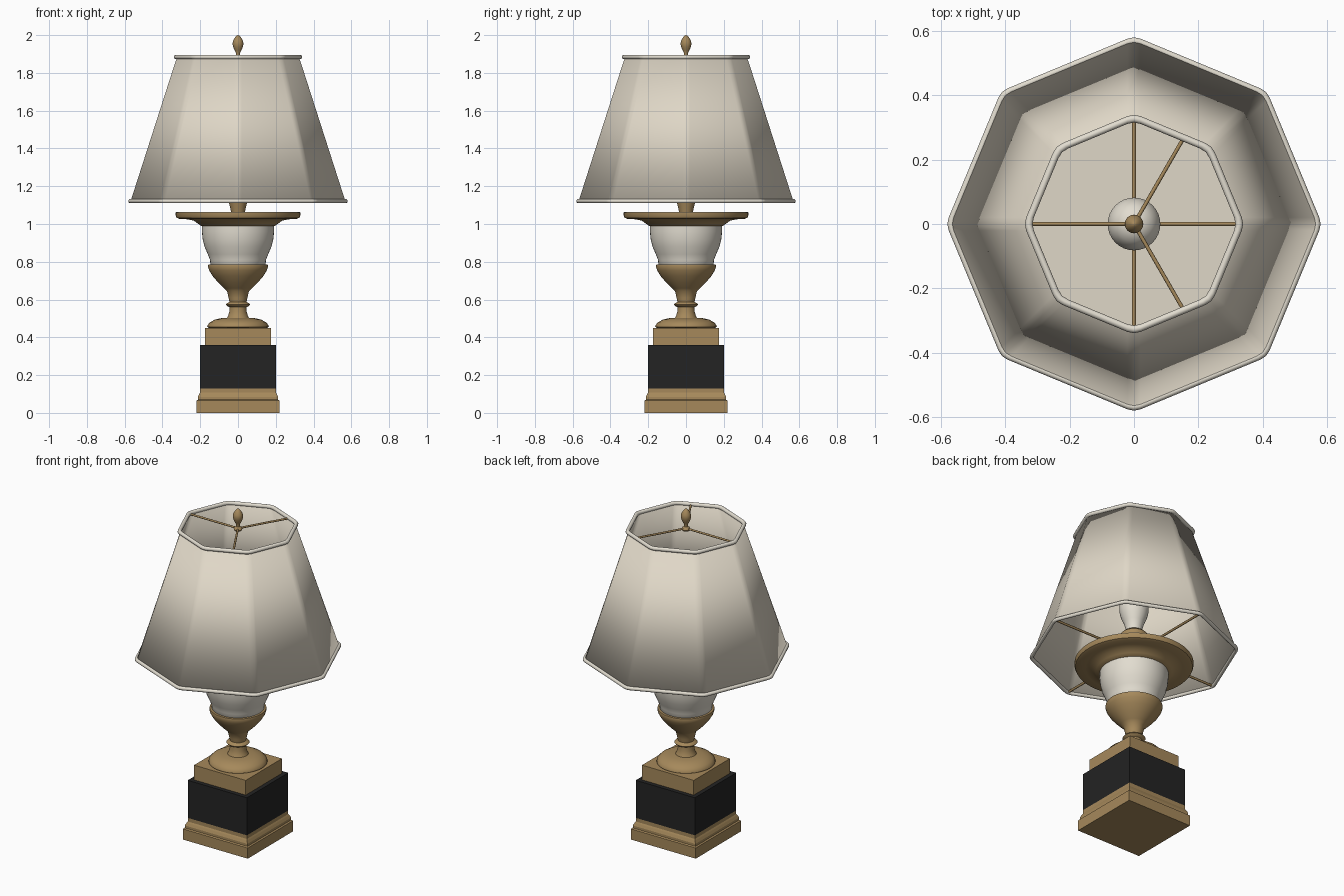
import bpy, bmesh, math
from mathutils import Vector

if "Cube" in bpy.data.objects:
    bpy.data.objects.remove(bpy.data.objects["Cube"])


def material(name, rgb):
    m = bpy.data.materials.new(name)
    m.diffuse_color = (*rgb, 1)
    m.use_nodes = True
    m.node_tree.nodes["Principled BSDF"].inputs["Base Color"].default_value = m.diffuse_color
    return m


GOLD = material("antique gold", (0.38, 0.25, 0.105))
BLACK = material("black stone", (0.017, 0.017, 0.017))
CREAM = material("cream fabric", (0.74, 0.68, 0.57))
WHITE = material("off white ceramic", (0.76, 0.72, 0.63))


def finish(name, bm, mat, smooth=None):
    bmesh.ops.remove_doubles(bm, verts=bm.verts, dist=1e-5)
    bmesh.ops.recalc_face_normals(bm, faces=bm.faces)
    me = bpy.data.meshes.new(name)
    bm.to_mesh(me)
    bm.free()
    ob = bpy.data.objects.new(name, me)
    bpy.context.collection.objects.link(ob)
    me.materials.append(mat)
    if smooth:
        bpy.ops.object.select_all(action='DESELECT')
        ob.select_set(True)
        bpy.context.view_layer.objects.active = ob
        bpy.ops.object.shade_smooth_by_angle(angle=math.radians(smooth))
    return ob


def loft(bm, rings, close=False, cap=False):
    """Skin a list of closed rings of points."""
    vs = [[bm.verts.new(p) for p in ring] for ring in rings]
    pairs = list(zip(vs, vs[1:])) + ([(vs[-1], vs[0])] if close else [])
    for a, b in pairs:
        n = len(a)
        for i in range(n):
            j = (i + 1) % n
            bm.faces.new((a[i], a[j], b[j], b[i]))
    if cap:
        bm.faces.new(vs[0])
        bm.faces.new(vs[-1])


def lathe(name, profile, mat, sides=48):
    bm = bmesh.new()
    rings = [[(r * math.cos(2 * math.pi * i / sides), r * math.sin(2 * math.pi * i / sides), z)
              for i in range(sides)] for r, z in profile]
    loft(bm, rings, cap=True)
    return finish(name, bm, mat, 40)


def square_stack(name, profile, mat):
    bm = bmesh.new()
    loft(bm, [[(x * w, y * w, z) for x, y in ((-1, -1), (1, -1), (1, 1), (-1, 1))]
              for w, z in profile], cap=True)
    return finish(name, bm, mat)


def rod(name, a, b, r, mat, sides=8):
    a, b = Vector(a), Vector(b)
    d = (b - a).normalized()
    u = d.cross(Vector((0, 0, 1))).normalized()
    v = d.cross(u)
    bm = bmesh.new()
    loft(bm, [[p + r * (u * math.cos(t) + v * math.sin(t))
               for t in (2 * math.pi * i / sides for i in range(sides))] for p in (a, b)], cap=True)
    return finish(name, bm, mat, 50)


def octagon(radius, z, d=0.022):
    """Octagon with softly rounded corners."""
    c = [Vector((radius * math.cos(k * math.pi / 4), radius * math.sin(k * math.pi / 4), z))
         for k in range(8)]
    pts = []
    for k in range(8):
        p = c[k] + (c[k - 1] - c[k]).normalized() * d
        q = c[k] + (c[(k + 1) % 8] - c[k]).normalized() * d
        pts += [p, (p + q) / 4 + c[k] / 2, q]
    return pts


# square base
square_stack("foot_plinth", [(0.22, 0), (0.22, 0.065), (0.212, 0.07), (0.212, 0.085),
                             (0.205, 0.1), (0.2, 0.108), (0.2, 0.13)], GOLD)
square_stack("black_block", [(0.2, 0.13), (0.2, 0.36)], BLACK)
square_stack("upper_block", [(0.175, 0.36), (0.175, 0.45)], GOLD)

# turned stem and urn
lathe("stem_and_cup", [(0.15, 0.448), (0.163, 0.455), (0.162, 0.464), (0.148, 0.48), (0.122, 0.494),
                       (0.09, 0.501), (0.058, 0.503), (0.052, 0.515), (0.046, 0.535), (0.045, 0.56),
                       (0.058, 0.566), (0.064, 0.573), (0.058, 0.581), (0.045, 0.587),
                       (0.05, 0.61), (0.058, 0.645), (0.075, 0.66), (0.105, 0.69), (0.135, 0.725),
                       (0.153, 0.755), (0.159, 0.775), (0.157, 0.785), (0.14, 0.787)], GOLD)
lathe("urn_body", [(0.14, 0.78), (0.146, 0.787), (0.148, 0.81), (0.16, 0.84), (0.177, 0.88),
                   (0.187, 0.92), (0.191, 0.96), (0.191, 0.995)], WHITE)
lathe("saucer_rim", [(0.18, 0.988), (0.196, 0.99), (0.212, 1.002), (0.235, 1.018), (0.27, 1.025),
                     (0.31, 1.027), (0.325, 1.033), (0.33, 1.045), (0.33, 1.06)], GOLD, 64)
lathe("saucer_top", [(0.328, 1.058), (0.328, 1.063)], CREAM, 64)

# socket and bulb
lathe("socket", [(0.036, 1.06), (0.042, 1.09), (0.05, 1.12), (0.06, 1.17), (0.074, 1.2),
                 (0.078, 1.215), (0.076, 1.235), (0.06, 1.25), (0.046, 1.255)], GOLD, 32)
lathe("bulb", [(0.045, 1.25), (0.047, 1.28), (0.058, 1.315), (0.073, 1.35), (0.082, 1.39),
               (0.082, 1.42), (0.073, 1.455), (0.055, 1.482), (0.03, 1.497), (0.005, 1.501)],
      WHITE, 32)

# eight-sided shade
bm = bmesh.new()
loft(bm, [octagon(0.573, 1.12), octagon(0.327, 1.885)])
shade = finish("shade", bm, CREAM, 30)
solid = shade.modifiers.new("thickness", 'SOLIDIFY')
solid.thickness = 0.006
solid.offset = -1

# rounded trims along the shade edges
for name, radius, z, t in (("lower_trim", 0.574, 1.121, 0.011), ("upper_trim", 0.332, 1.884, 0.012)):
    bm = bmesh.new()
    steps = [2 * math.pi * i / 10 for i in range(10)]
    loft(bm, [octagon(radius + t * math.cos(a), z + t * math.sin(a)) for a in steps], close=True)
    finish(name, bm, WHITE, 50)

# wire supports: three above, four below
for k, deg in enumerate((60, 180, 300)):
    a = math.radians(deg)
    r = 0.325 if deg == 180 else 0.306
    rod(f"top_spoke_{k + 1}", (0, 0, 1.88), (r * math.cos(a), r * math.sin(a), 1.88), 0.006, GOLD)
for k in range(4):
    a = k * math.pi / 2
    rod(f"lower_spoke_{k + 1}", (0, 0, 1.122), (0.565 * math.cos(a), 0.565 * math.sin(a), 1.122),
        0.007, GOLD)

# finial
lathe("finial", [(0.02, 1.868), (0.024, 1.876), (0.02, 1.886), (0.011, 1.893), (0.011, 1.905),
                 (0.018, 1.92), (0.026, 1.938), (0.029, 1.955), (0.026, 1.97), (0.018, 1.985),
                 (0.009, 1.996), (0.002, 2.0)], GOLD, 24)
